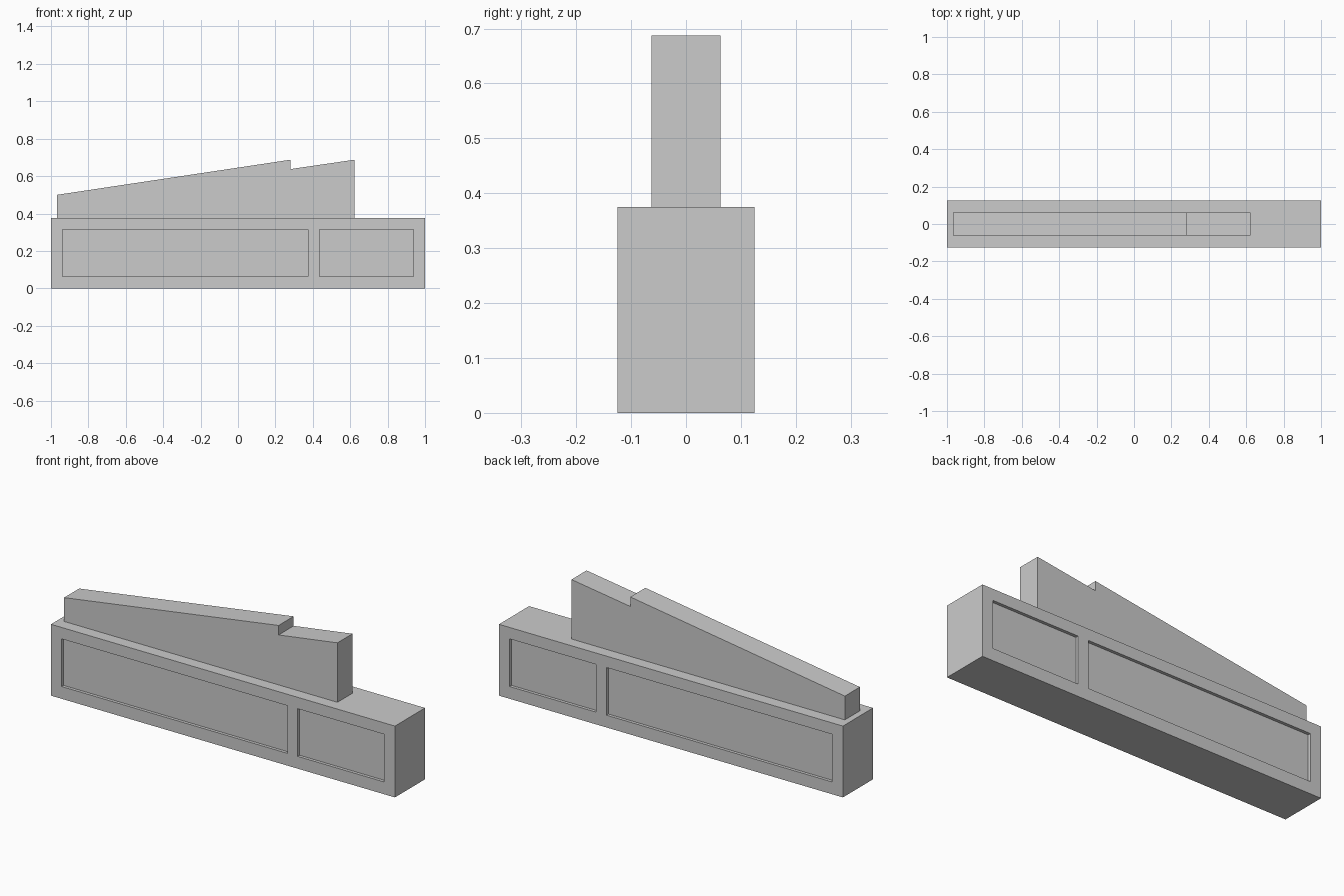
import bpy, bmesh

if "Cube" in bpy.data.objects:
    bpy.data.objects.remove(bpy.data.objects["Cube"])

RECESS = 0.016


def extrude_profile(name, points, y0, y1):
    """Solid made by sweeping an (x, z) outline from y0 to y1."""
    bm = bmesh.new()
    face = bm.faces.new([bm.verts.new((x, y0, z)) for x, z in points])
    ext = bmesh.ops.extrude_face_region(bm, geom=[face])
    verts = [v for v in ext["geom"] if isinstance(v, bmesh.types.BMVert)]
    bmesh.ops.translate(bm, verts=verts, vec=(0, y1 - y0, 0))
    bmesh.ops.recalc_face_normals(bm, faces=bm.faces)
    mesh = bpy.data.meshes.new(name)
    bm.to_mesh(mesh)
    bm.free()
    obj = bpy.data.objects.new(name, mesh)
    bpy.context.collection.objects.link(obj)
    return obj


def rect(x0, x1, z0, z1):
    return [(x0, z0), (x1, z0), (x1, z1), (x0, z1)]


# Long base block
base = extrude_profile("base", rect(-1, 1, 0, 0.375), -0.125, 0.125)

# Two recessed panels on the front and on the back
for x0, x1 in ((-0.9375, 0.375), (0.4345, 0.9375)):
    for side in (-1, 1):
        cutter = extrude_profile("panel_cutter", rect(x0, x1, 0.0645, 0.315),
                                 side * (0.125 - RECESS), side * 0.2)
        cutter.hide_render = True
        mod = base.modifiers.new("panel", "BOOLEAN")
        mod.operation = "DIFFERENCE"
        mod.solver = "EXACT"
        mod.object = cutter
        bpy.context.view_layer.objects.active = base
        bpy.ops.object.modifier_apply(modifier=mod.name)
        bpy.data.objects.remove(cutter)

# Sloped upper wedge with a step near its high end
extrude_profile("wedge", [(-0.9675, 0.375), (0.622, 0.375), (0.622, 0.6875),
                          (0.28, 0.6375), (0.28, 0.6875), (-0.9675, 0.5)],
                -0.0625, 0.0625)
